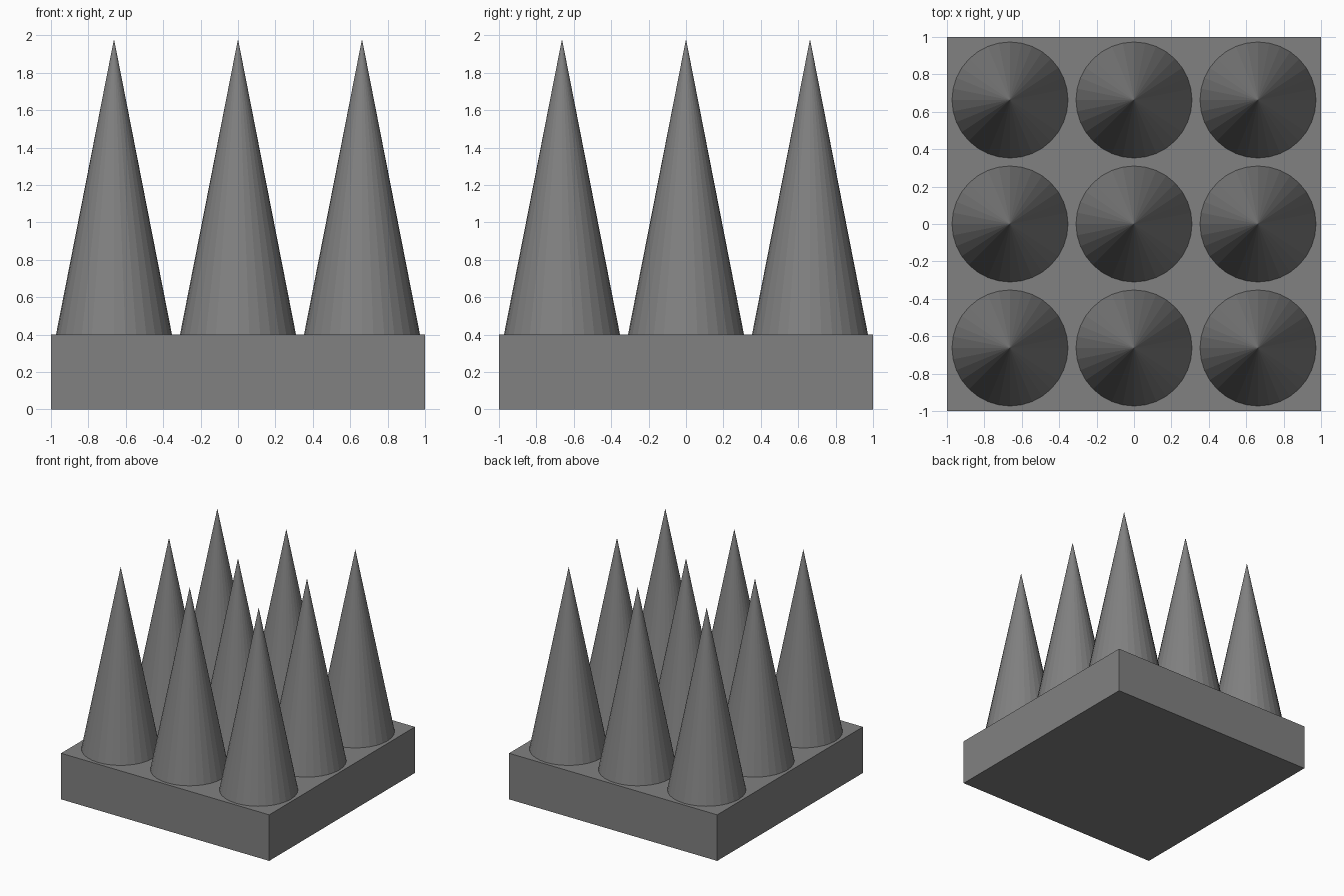
import bpy

if "Cube" in bpy.data.objects:
    bpy.data.objects.remove(bpy.data.objects["Cube"])

BASE_HEIGHT = 0.40
TIP_HEIGHT = 1.98
SPACING = 0.663
RADIUS = 0.31

# Dark grey shared by all parts
dark_grey = bpy.data.materials.new("dark_grey")
dark_grey.diffuse_color = (0.22, 0.22, 0.22, 1)
dark_grey.use_nodes = True
dark_grey.node_tree.nodes["Principled BSDF"].inputs["Base Color"].default_value = dark_grey.diffuse_color

# Square base slab
bpy.ops.mesh.primitive_cube_add(size=1, location=(0, 0, BASE_HEIGHT / 2))
base = bpy.context.object
base.name = "base"
base.scale = (2, 2, BASE_HEIGHT)
bpy.ops.object.transform_apply(location=False, rotation=False, scale=True)
base.data.materials.append(dark_grey)


# One faceted spike standing on the slab
def add_spike(col, row):
    height = TIP_HEIGHT - BASE_HEIGHT
    bpy.ops.mesh.primitive_cone_add(
        vertices=32, radius1=RADIUS, radius2=0, depth=height,
        location=(col * SPACING, row * SPACING, BASE_HEIGHT + height / 2))
    spike = bpy.context.object
    spike.name = f"spike_{row + 2}_{col + 2}"
    spike.data.materials.append(dark_grey)


# Three by three grid of spikes
for row in (-1, 0, 1):
    for col in (-1, 0, 1):
        add_spike(col, row)
